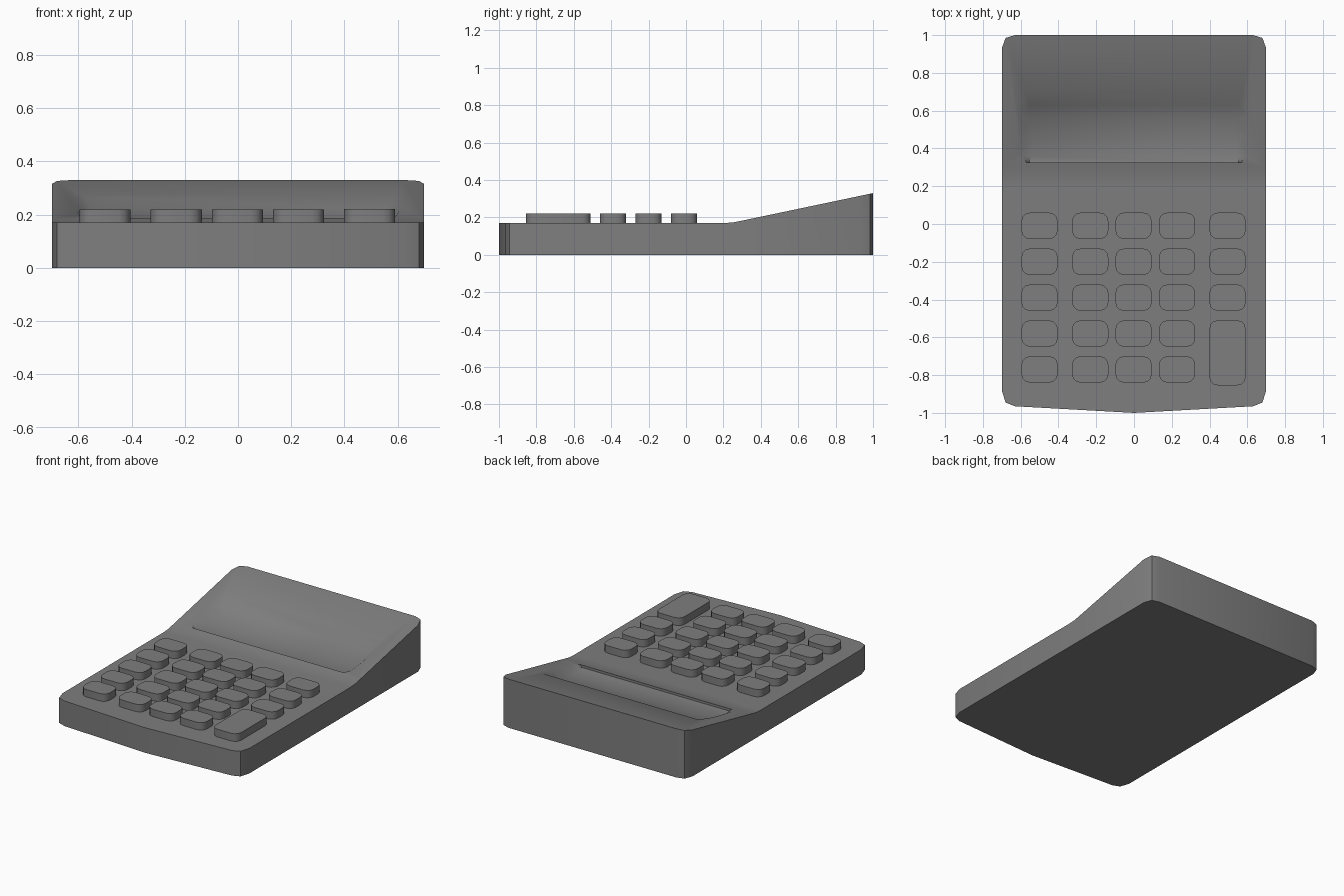
import bpy, bmesh, math
from mathutils import Vector

cube = bpy.data.objects.get("Cube")
if cube:
    bpy.data.objects.remove(cube, do_unlink=True)

GREY = (0.21, 0.21, 0.21, 1)
grey = bpy.data.materials.new("plain_grey")
grey.use_nodes = True
grey.diffuse_color = GREY
grey.node_tree.nodes["Principled BSDF"].inputs["Base Color"].default_value = GREY


def loft(bm, loops):
    """Closed solid through a series of matching point loops."""
    rings = [[bm.verts.new(p) for p in loop] for loop in loops]
    n = len(rings[0])
    for a, b in zip(rings, rings[1:]):
        for i in range(n):
            j = (i + 1) % n
            bm.faces.new((a[i], a[j], b[j], b[i]))
    bm.faces.new(rings[0][::-1])
    bm.faces.new(rings[-1])
    bmesh.ops.recalc_face_normals(bm, faces=bm.faces[:])


def prism(bm, outline, z0, z1):
    loft(bm, [[(x, y, z) for x, y in outline] for z in (z0, z1)])


def finish(bm, name):
    mesh = bpy.data.meshes.new(name)
    bm.to_mesh(mesh)
    bm.free()
    mesh.materials.append(grey)
    obj = bpy.data.objects.new(name, mesh)
    bpy.context.collection.objects.link(obj)
    return obj


def activate(obj):
    bpy.ops.object.select_all(action="DESELECT")
    obj.select_set(True)
    bpy.context.view_layer.objects.active = obj


def smooth(obj, degrees):
    activate(obj)
    bpy.ops.object.shade_smooth_by_angle(angle=math.radians(degrees))


# Height of the case top along its length
PROFILE = [(-1, 0.17), (0.2, 0.17), (0.25, 0.173), (0.3, 0.183), (1, 0.33)]


def top_height(y):
    for (y0, z0), (y1, z1) in zip(PROFILE, PROFILE[1:]):
        if y <= y1 + 1e-5:
            return z0 + (z1 - z0) * (y - y0) / (y1 - y0)
    return PROFILE[-1][1]


# Case: rounded outline with a slightly pointed front, raised towards the back
right_half = [(0.63, -0.965), (0.68, -0.945), (0.70, -0.88),
              (0.70, 0.93), (0.68, 0.985), (0.63, 1.0)]
outline = [(0, -1)] + right_half + [(-x, y) for x, y in reversed(right_half)]
bm = bmesh.new()
prism(bm, outline, 0, 0.17)
for y, _ in PROFILE[1:-1]:
    bmesh.ops.bisect_plane(bm, geom=bm.verts[:] + bm.edges[:] + bm.faces[:],
                           plane_co=Vector((0, y, 0)), plane_no=Vector((0, 1, 0)))
for v in bm.verts:
    if v.co.z > 0.1:
        v.co.z = top_height(v.co.y)
case = finish(bm, "case")

# Display recess: y, rim half width, floor half width, floor height
sections = [(0.325, 0.58, 0.555, 0.172), (0.36, 0.61, 0.545, 0.166),
            (0.46, 0.62, 0.54, 0.169), (0.56, 0.62, 0.54, 0.186),
            (0.63, 0.62, 0.55, 0.216), (0.71, 0.60, 0.58, 0.272)]
bm = bmesh.new()
loft(bm, [[(-rim, y, top_height(y) + 0.01), (-floor, y, z),
           (floor, y, z), (rim, y, top_height(y) + 0.01)]
          for y, rim, floor, z in sections])
bmesh.ops.triangulate(bm, faces=bm.faces[:])
cutter = finish(bm, "display_cutter")
cutter.hide_render = True
cut = case.modifiers.new("display_recess", "BOOLEAN")
cut.operation = "DIFFERENCE"
cut.solver = "EXACT"
cut.object = cutter
activate(case)
bpy.ops.object.modifier_apply(modifier=cut.name)
bpy.data.objects.remove(cutter, do_unlink=True)
smooth(case, 40)


# Keys: rounded blocks in a grid
def key(name, x, y, depth, top):
    half_w, half_d, r = 0.096, depth / 2, 0.045
    points = []
    for corner, (sx, sy) in enumerate(((1, 1), (-1, 1), (-1, -1), (1, -1))):
        for step in range(4):
            a = math.radians(corner * 90 + step * 30)
            points.append((x + sx * (half_w - r) + r * math.cos(a),
                           y + sy * (half_d - r) + r * math.sin(a)))
    bm = bmesh.new()
    prism(bm, points, 0.16, top)
    smooth(finish(bm, name), 40)


columns = (-0.5, -0.232, -0.002, 0.228, 0.495)
for c, x in enumerate(columns):
    for row in range(5):
        if c == 4 and row >= 3:
            continue
        key(f"key_{c + 1}_{row + 1}", x, -0.01 - 0.19 * row, 0.14, 0.22)
key("tall_key", columns[-1], -0.682, 0.345, 0.222)
